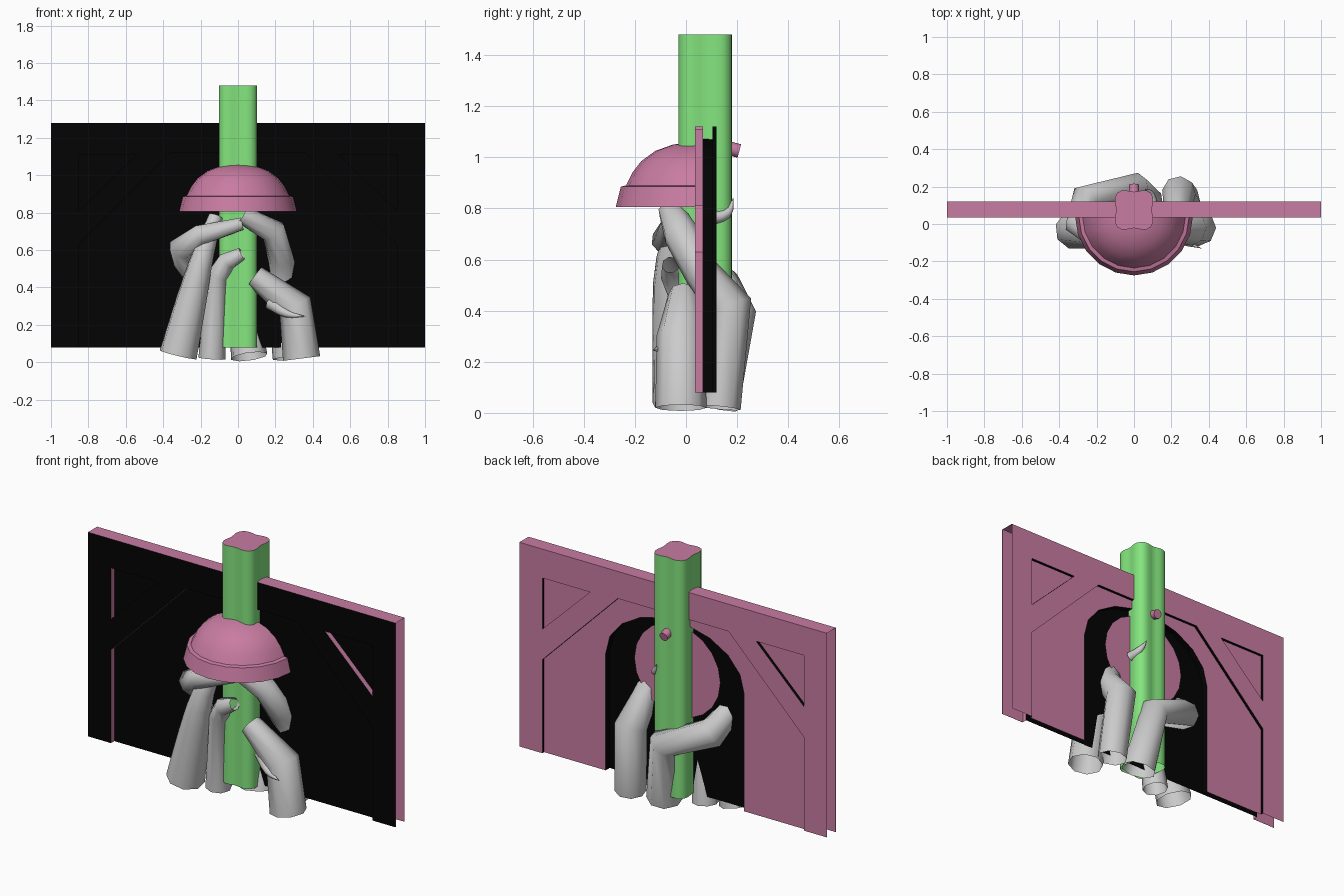
import bpy, bmesh, math

if "Cube" in bpy.data.objects:
    bpy.data.objects.remove(bpy.data.objects["Cube"])


def material(name, rgb):
    m = bpy.data.materials.new(name)
    m.diffuse_color = (*rgb, 1)
    m.use_nodes = True
    m.node_tree.nodes["Principled BSDF"].inputs["Base Color"].default_value = m.diffuse_color
    return m


PINK = material("pink", (0.58, 0.2, 0.36))
GREEN = material("green", (0.23, 0.78, 0.21))
BLACK = material("black", (0.001, 0.001, 0.001))


def finish(bm, name, mats=(), smooth=False):
    me = bpy.data.meshes.new(name)
    bm.to_mesh(me)
    bm.free()
    ob = bpy.data.objects.new(name, me)
    bpy.context.collection.objects.link(ob)
    for m in mats:
        me.materials.append(m)
    if smooth:
        bpy.context.view_layer.objects.active = ob
        ob.select_set(True)
        bpy.ops.object.shade_smooth_by_angle(angle=math.radians(40))
        ob.select_set(False)
    return ob


def sheet(name, loops, y, facing, mat):
    """Flat panel in the XZ plane: first loop is the outline, the rest are holes."""
    bm = bmesh.new()
    edges = []
    for loop in loops:
        vs = [bm.verts.new((x, y, z)) for x, z in loop]
        edges += [bm.edges.new((vs[i - 1], vs[i])) for i in range(len(vs))]
    bmesh.ops.triangle_fill(bm, edges=edges, use_beauty=True, normal=(0, facing, 0))
    bm.normal_update()
    bmesh.ops.reverse_faces(bm, faces=[f for f in bm.faces if f.normal.y * facing < 0])
    return finish(bm, name, [mat])


def wall(name, pts, y0, y1, mat, closed=False):
    """Thin edge strip joining two panel depths along a path."""
    bm = bmesh.new()
    a = [bm.verts.new((x, y0, z)) for x, z in pts]
    b = [bm.verts.new((x, y1, z)) for x, z in pts]
    for i in range(0 if closed else 1, len(pts)):
        bm.faces.new((a[i - 1], a[i], b[i], b[i - 1]))
    return finish(bm, name, [mat])


# Panel outlines
inner = [(0.85, 0.08), (0.85, 0.63), (0.36, 1.12), (-0.36, 1.12), (-0.85, 0.63), (-0.85, 0.08)]
frame = [(-1, 0.08), (-1, 1.28), (1, 1.28), (1, 0.08)] + inner
tris = [[(s * 0.85, 1.11), (s * 0.54, 1.11), (s * 0.85, 0.81)] for s in (1, -1)]
arch = [(0.45, 0.08)] + [(0.45 * math.cos(math.pi * i / 9), 0.77 + 0.31 * math.sin(math.pi * i / 9))
                         for i in range(10)] + [(-0.45, 0.08)]

# Both faces of the panel, with sunken fields
for side, y, deep, facing, mat, edge in (("front", 0.035, 0.066, -1, BLACK, PINK),
                                         ("back", 0.12, 0.103, 1, PINK, BLACK)):
    sheet(side + "_frame", [frame] + tris, y, facing, mat)
    wall(side + "_field_edge", inner, y, deep, edge)
    for t in tris:
        sheet(side + "_corner_field", [t], deep, facing, mat)
        wall(side + "_corner_edge", t, y, deep, edge, True)
sheet("front_frame_lining", [frame] + tris, 0.038, 1, PINK)
sheet("front_field", [inner], 0.066, -1, BLACK)
sheet("back_field", [inner + arch[::-1]], 0.103, 1, PINK)
wall("arch_reveal", arch, 0.066, 0.103, BLACK)
wall("panel_top", [(-1, 1.28), (1, 1.28)], 0.035, 0.12, PINK)

# Round backing inside the arch
sheet("arch_disc", [[(0.28 * math.cos(math.tau * i / 20), 0.78 + 0.27 * math.sin(math.tau * i / 20))
                     for i in range(20)]], 0.08, 1, PINK)

# Four-lobed pole
bm = bmesh.new()
rings = []
for z in (0.08, 1.48):
    ring = []
    for i in range(32):
        a = math.tau * i / 32
        r = 0.113 - 0.016 * math.cos(4 * a)
        ring.append(bm.verts.new((0.98 * r * math.cos(a), 0.075 + r * math.sin(a), z)))
    rings.append(ring)
for i in range(32):
    bm.faces.new((rings[0][i - 1], rings[0][i], rings[1][i], rings[1][i - 1]))
bm.faces.new(rings[1]).material_index = 1
finish(bm, "pole", [GREEN, PINK], True)

# Half-dome hood with a flared brim
bm = bmesh.new()
profile = [(0.26, 0.81), (0.285, 0.805), (0.315, 0.805), (0.295, 0.885), (0.275, 0.89), (0.25, 0.94),
           (0.215, 0.985), (0.16, 1.025), (0.09, 1.05), (0.01, 1.06)]
N = 10
cols = [[bm.verts.new((r * math.cos(math.pi + math.pi * i / N), 0.04 + r * math.sin(math.pi + math.pi * i / N), z))
         for r, z in profile] for i in range(N + 1)]
for p, q in zip(cols, cols[1:]):
    for j in range(len(profile) - 1):
        bm.faces.new((p[j], q[j], q[j + 1], p[j + 1]))
finish(bm, "hood", [PINK], True)

# Peg on the back of the pole
bpy.ops.mesh.primitive_cylinder_add(vertices=10, radius=0.027, depth=0.08, location=(0, 0.17, 1.035),
                                    rotation=(math.radians(75), 0, 0))
peg = bpy.context.object
peg.name = "peg"
peg.data.materials.append(PINK)
bpy.ops.object.shade_smooth_by_angle(angle=math.radians(40))


def limb(name, pts, kinked=False):
    """Tapered tube through (x, y, z, radius) points, open at the ends."""
    cu = bpy.data.curves.new(name, "CURVE")
    cu.dimensions = "3D"
    cu.bevel_depth = 1
    cu.bevel_resolution = 2
    cu.resolution_u = 3
    sp = cu.splines.new("BEZIER")
    sp.bezier_points.add(len(pts) - 1)
    for bp, (x, y, z, r) in zip(sp.bezier_points, pts):
        bp.co = (x, y, z)
        bp.radius = r
        bp.handle_left_type = bp.handle_right_type = "VECTOR" if kinked else "AUTO"
    tmp = bpy.data.objects.new(name + "_path", cu)
    bpy.context.collection.objects.link(tmp)
    me = bpy.data.meshes.new_from_object(tmp.evaluated_get(bpy.context.evaluated_depsgraph_get()))
    bpy.data.objects.remove(tmp)
    for p in me.polygons:
        p.use_smooth = True
    ob = bpy.data.objects.new(name, me)
    bpy.context.collection.objects.link(ob)


# Roots winding through the panel around the pole
limb("root_far_left", [(-0.32, -0.03, 0.04, 0.105), (-0.25, -0.05, 0.33, 0.085), (-0.18, -0.06, 0.6, 0.058),
                       (-0.12, -0.01, 0.78, 0.04)])
limb("root_left", [(-0.14, 0.02, 0.02, 0.072), (-0.11, -0.01, 0.46, 0.058), (-0.06, -0.05, 0.54, 0.05),
                   (0.02, -0.06, 0.58, 0.035)], True)
limb("root_right", [(0.34, -0.02, 0.02, 0.1), (0.305, -0.02, 0.3, 0.095), (0.09, -0.01, 0.46, 0.06)], True)
limb("root_back_right", [(0.27, 0.13, 0.02, 0.085), (0.24, 0.17, 0.42, 0.09), (0.23, 0.06, 0.55, 0.07),
                         (0.19, -0.02, 0.7, 0.07), (0.02, -0.06, 0.79, 0.05)], True)
limb("root_back", [(0.06, 0.11, 0.03, 0.1), (0.01, 0.19, 0.39, 0.085), (-0.26, 0.13, 0.5, 0.085),
                   (-0.3, 0.0, 0.61, 0.072), (-0.2, -0.08, 0.68, 0.058), (0.02, -0.06, 0.74, 0.035)], True)

# Thin root tips
limb("tip_front", [(0.18, -0.03, 0.32, 0.045), (0.26, -0.09, 0.26, 0.022), (0.36, -0.13, 0.245, 0.001)])
limb("tip_back_upper", [(0.05, 0.1, 0.78, 0.035), (0.08, 0.14, 0.84, 0.02), (0.08, 0.16, 0.92, 0.001)])
limb("tip_back_lower", [(0.1, 0.09, 0.76, 0.03), (0.09, 0.16, 0.78, 0.02), (0.06, 0.185, 0.84, 0.001)])
